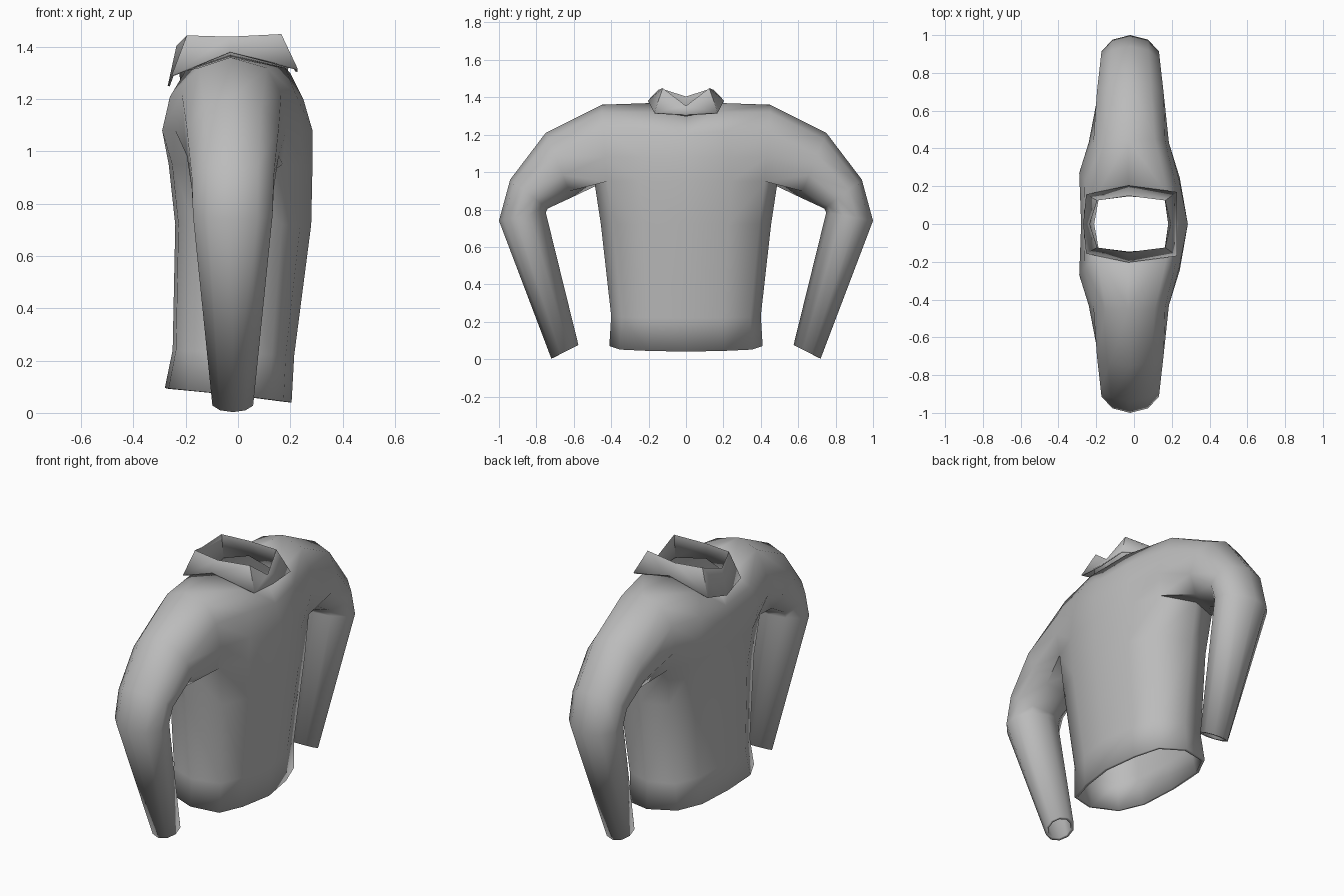
import bpy, bmesh, math
from mathutils import Vector

cube = bpy.data.objects.get("Cube")
if cube:
    bpy.data.objects.remove(cube, do_unlink=True)

cloth = bpy.data.materials.new("grey_cloth")
cloth.use_nodes = True
colour = (0.5, 0.5, 0.5, 1)
cloth.diffuse_color = colour
cloth.node_tree.nodes["Principled BSDF"].inputs["Base Color"].default_value = colour


def loft(bm, rings, closed=False):
    """Bridge consecutive rings of vertices with quads."""
    for a, b in zip(rings, rings[1:]):
        n = len(a)
        for i in range(n if closed else n - 1):
            j = (i + 1) % n
            bm.faces.new((a[i], a[j], b[j], b[i]))


def finish(name, bm, thickness, offset, angle):
    """Mirror the half, give it cloth thickness and smooth it."""
    bmesh.ops.recalc_face_normals(bm, faces=bm.faces)
    mesh = bpy.data.meshes.new(name)
    bm.to_mesh(mesh)
    bm.free()
    mesh.materials.append(cloth)
    obj = bpy.data.objects.new(name, mesh)
    bpy.context.collection.objects.link(obj)
    mirror = obj.modifiers.new("mirror", 'MIRROR')
    mirror.use_axis = (False, True, False)
    solid = obj.modifiers.new("thickness", 'SOLIDIFY')
    solid.thickness = thickness
    solid.offset = offset
    bpy.ops.object.select_all(action='DESELECT')
    obj.select_set(True)
    bpy.context.view_layer.objects.active = obj
    bpy.ops.object.shade_smooth_by_angle(angle=math.radians(angle))
    return obj


# Shirt body: rows from hem to armpit (z at +x, z at -x, half width, +x depth, -x depth)
bm = bmesh.new()
vert = lambda *p: bm.verts.new(p)
hem_rows = [(0.04, 0.095, 0.41, 0.205, -0.28),
            (0.22, 0.24, 0.40, 0.215, -0.25),
            (0.72, 0.72, 0.455, 0.28, -0.24),
            (0.95, 0.95, 0.49, 0.285, -0.265)]
section = [(1, 0), (0.85, 0.5), (0.6, 0.86), (-0.1, 1),
           (-0.7, 0.88), (-0.95, 0.55), (-1, 0)]
rows = []
for z_pos, z_neg, width, pos, neg in hem_rows:
    row = []
    for fx, fy in section:
        x = fx * (pos if fx > 0 else -neg)
        z = z_pos + (z_neg - z_pos) * (1 - fx) / 2
        row.append(vert(x, fy * width, z))
    rows.append(row)
loft(bm, rows)

# Chest panels up to the shoulder line, one for each side in x
chest_pos = [[(0.285, 0, 1.08), (0.24, 0.23, 1.08), (0.185, 0.43, 1.08)],
             [(0.25, 0, 1.2), (0.22, 0.21, 1.22), (0.165, 0.44, 1.22)],
             [(0.2, 0, 1.3), (0.18, 0.15, 1.32), (0.11, 0.45, 1.32)]]
chest_neg = [[(-0.28, 0, 1.08), (-0.29, 0.27, 1.08), (-0.24, 0.43, 1.08)],
             [(-0.265, 0, 1.19), (-0.26, 0.23, 1.21), (-0.215, 0.44, 1.22)],
             [(-0.23, 0, 1.25), (-0.2, 0.15, 1.31), (-0.15, 0.45, 1.32)]]
neck = vert(-0.03, 0.16, 1.37)
shoulder = vert(-0.03, 0.45, 1.36)
armholes = []
for panel, base in ((chest_pos, rows[-1][:3]), (chest_neg, rows[-1][:3:-1])):
    grid = [base] + [[vert(*p) for p in line] for line in panel]
    loft(bm, grid)
    bm.faces.new((grid[-1][1], grid[-1][2], shoulder, neck))
    armholes.append([line[2] for line in grid])

# Sleeve: rings from the armhole to the cuff (inner y, z, outer y, z, half depth)
armhole = [rows[-1][3]] + armholes[0] + [shoulder] + armholes[1][::-1]
sleeve = [armhole]
for iy, iz, oy, oz, depth in [(0.61, 0.865, 0.75, 1.21, 0.185),
                              (0.74, 0.805, 0.94, 0.96, 0.165),
                              (0.75, 0.785, 1.0, 0.74, 0.16),
                              (0.575, 0.075, 0.72, 0.003, 0.082)]:
    inner, outer = Vector((-0.02, iy, iz)), Vector((-0.02, oy, oz))
    ring = []
    for i in range(10):
        t = math.tau * i / 10
        p = inner.lerp(outer, (1 - math.cos(t)) / 2)
        p.x += depth * math.sin(t)
        ring.append(bm.verts.new(p))
    sleeve.append(ring)
loft(bm, sleeve, closed=True)
finish("shirt", bm, 0.018, -1, 50)

# Collar: stands up from the neck, folds at the rim and falls outwards
bm = bmesh.new()
collar = [
    [(0.185, 0, 1.29), (0.165, 0.135, 1.31), (-0.03, 0.15, 1.35),
     (-0.19, 0.135, 1.3), (-0.215, 0, 1.25)],
    [(0.195, 0, 1.35), (0.165, 0.125, 1.445), (-0.03, 0.15, 1.435),
     (-0.195, 0.125, 1.44), (-0.235, 0, 1.4)],
    [(0.225, 0, 1.305), (0.225, 0.168, 1.315), (-0.03, 0.2, 1.38),
     (-0.25, 0.155, 1.29), (-0.265, 0, 1.25)]]
loft(bm, [[bm.verts.new(p) for p in ring] for ring in collar])
finish("collar", bm, 0.008, 0, 40)
